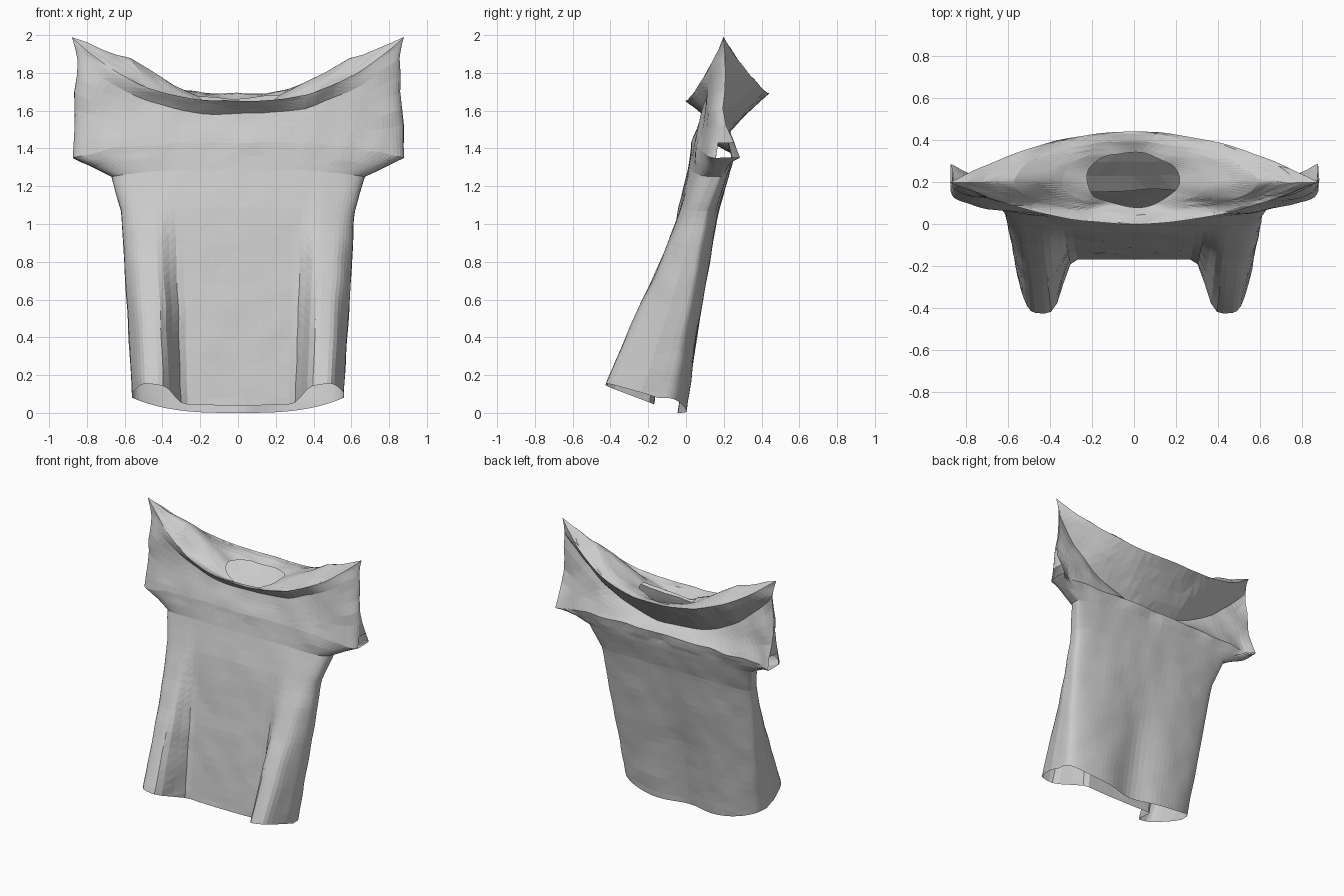
import bpy, bmesh, math
from mathutils import Vector, noise

cube = bpy.data.objects.get("Cube")
if cube:
    bpy.data.objects.remove(cube)

fabric = bpy.data.materials.new("light_grey_fabric")
fabric.use_nodes = True
grey = (0.6, 0.6, 0.6, 1)
fabric.diffuse_color = grey
fabric.node_tree.nodes["Principled BSDF"].inputs["Base Color"].default_value = grey

# Cross-sections from hem to neck hole:
# half width, y back/side/front, z back/side/front, roundness, z falloff, front fold depth
RINGS = [
    (.56, .02, -.15, -.17, .01, .09, .05, .5, 3, .26),
    (.58, .075, -.05, -.13, .45, .45, .45, .55, 2, .165),
    (.6, .125, .02, -.09, .75, .75, .75, .6, 2, .085),
    (.62, .18, .09, -.04, 1.1, 1.08, 1.1, .6, 2, .01),
    (.67, .225, .17, .01, 1.26, 1.26, 1.3, .6, 3, 0),
    (.88, .25, .21, .035, 1.38, 1.36, 1.44, .6, 3, 0),
    (.85, .16, .2, .08, 1.43, 1.88, 1.59, .95, 2.4, 0),
    (.88, .44, .2, 0, 1.7, 2, 1.66, 2.1, 2.5, 0),
    (.58, .39, .2, .05, 1.7, 1.88, 1.64, 1.1, 3, 0),
    (.22, .34, .21, .08, 1.67, 1.69, 1.6, 1, 2, 0),
]
STEPS = [7, 6, 7, 4, 4, 6, 4, 4, 3]   # rows between cross-sections
SEGS = 88


def blend(k, t):
    """Interpolate between cross-sections k and k + 1: soft body, crisp shoulders."""
    a, b = RINGS[max(k - 1, 0)], RINGS[k]
    c, d = RINGS[k + 1], RINGS[min(k + 2, len(RINGS) - 1)]
    if k >= 3:
        return [p + t * (q - p) for p, q in zip(b, c)]
    return [0.5 * (2 * p1 + (p2 - p0) * t + (2 * p0 - 5 * p1 + 4 * p2 - p3) * t ** 2
                   + (3 * p1 - p0 - 3 * p2 + p3) * t ** 3)
            for p0, p1, p2, p3 in zip(a, b, c, d)]


def point(ring, i, level):
    w, yb, ye, yf, zb, ze, zf, power, fall, lobe = ring
    ang = 2 * math.pi * i / SEGS
    s, c = math.sin(ang), math.cos(ang)
    if abs(c) < 1e-6:
        c = 0
    u = abs(s)
    ym, zm = (yb, zb) if c >= 0 else (yf, zf)
    y = ye + (ym - ye) * abs(c) ** power
    z = zm + (ze - zm) * u ** fall
    if c < 0:       # broad gathered folds at both front corners
        bump = lobe * math.exp(-((u - .79) / .2) ** 4)
        y -= bump
        z += .35 * bump
    else:           # soft hollow down the middle of the back
        y -= .25 * lobe * math.exp(-(u / .3) ** 2)
    # flare of the sleeve cuffs
    cuff = max(0, 1 - abs(level - 5) / .4) * max(0, (u - .9) / .1)
    y += .07 * cuff * (1 if c > 0 else -.2 if c < 0 else 0)
    # cloth wrinkles, stronger around the collar
    amount = .005 if level < 4.5 or level == 7 else .012 if level < 7 else .02
    pos = Vector((w * s, y, z))
    if level > 0:
        pos += noise.noise_vector(pos * 7) * amount
    return pos


levels = [(k, j / n) for k, n in enumerate(STEPS) for j in range(n)]
levels.append((len(STEPS) - 1, 1))

bm = bmesh.new()
rows = [[bm.verts.new(point(blend(k, t), i, k + t)) for i in range(SEGS)] for k, t in levels]
for r in range(len(rows) - 1):
    level = sum(levels[r])
    for i in range(SEGS):
        # openings at the sleeve cuffs
        side = min(abs(i + .5 - SEGS / 4), abs(i + .5 - 3 * SEGS / 4))
        if 5 <= level < 5.1 and side < 1:
            continue
        j = (i + 1) % SEGS
        bm.faces.new((rows[r][j], rows[r][i], rows[r + 1][i], rows[r + 1][j]))
bmesh.ops.recalc_face_normals(bm, faces=bm.faces)
bmesh.ops.triangulate(bm, faces=bm.faces)

# Stand on the ground
low = min(v.co.z for v in bm.verts)
bmesh.ops.translate(bm, verts=bm.verts, vec=(0, 0, -low))

mesh = bpy.data.meshes.new("shirt")
bm.to_mesh(mesh)
bm.free()
mesh.materials.append(fabric)
shirt = bpy.data.objects.new("shirt", mesh)
bpy.context.collection.objects.link(shirt)
